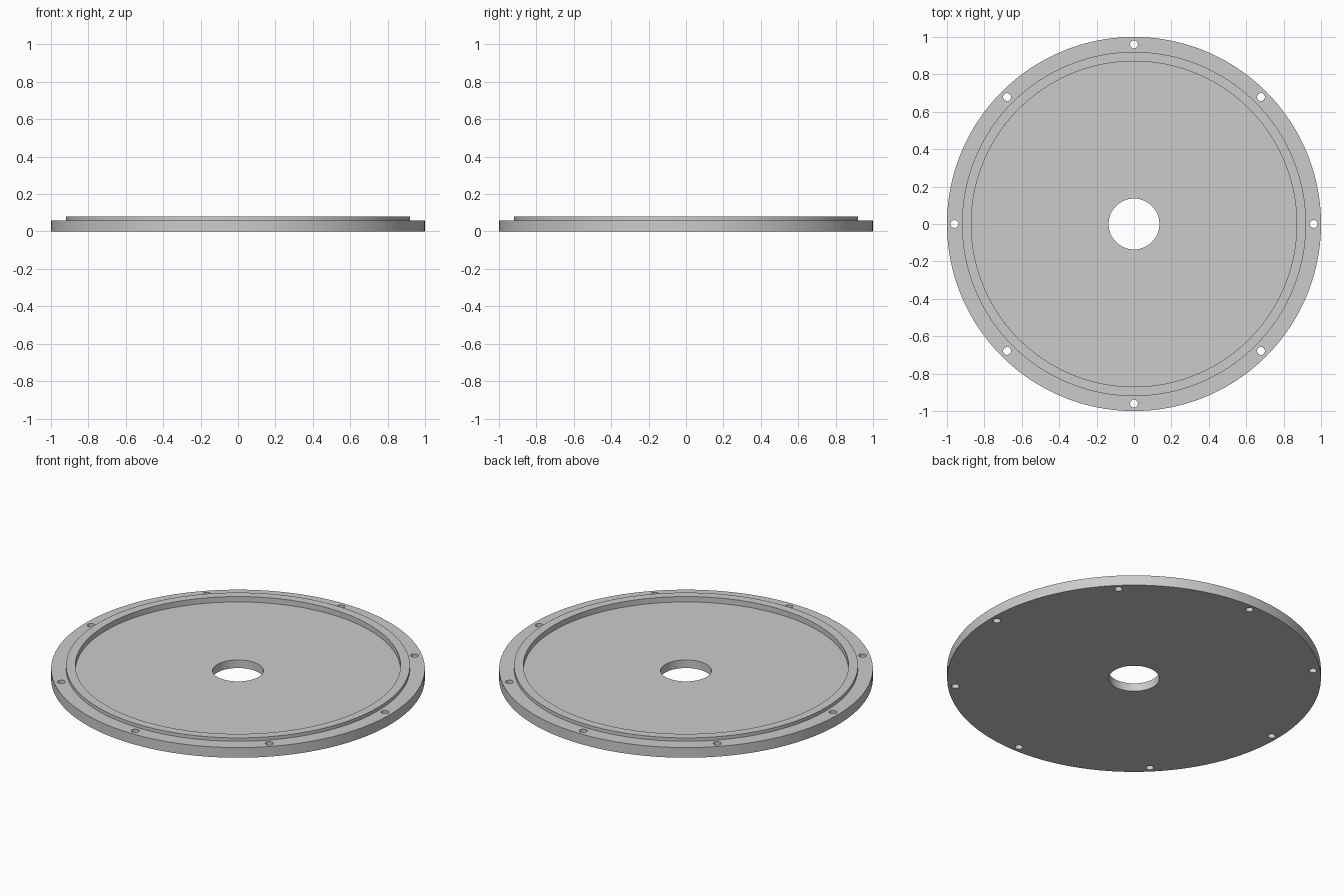
import bpy, bmesh
from math import cos, sin, pi, radians

if "Cube" in bpy.data.objects:
    bpy.data.objects.remove(bpy.data.objects["Cube"])

SEGMENTS = 160
BOLT_COUNT, BOLT_CIRCLE, BOLT_RADIUS = 8, 0.96, 0.021


def make_object(name, bm):
    bmesh.ops.recalc_face_normals(bm, faces=bm.faces)
    mesh = bpy.data.meshes.new(name)
    bm.to_mesh(mesh)
    bm.free()
    obj = bpy.data.objects.new(name, mesh)
    bpy.context.collection.objects.link(obj)
    return obj


def lathe(name, profile):
    """Revolve a closed (radius, z) profile around the z axis."""
    bm = bmesh.new()
    rings = []
    for i in range(SEGMENTS):
        a = 2 * pi * i / SEGMENTS
        rings.append([bm.verts.new((r * cos(a), r * sin(a), z)) for r, z in profile])
    n = len(profile)
    for i in range(SEGMENTS):
        p, q = rings[i], rings[(i + 1) % SEGMENTS]
        for j in range(n):
            k = (j + 1) % n
            bm.faces.new((p[j], q[j], q[k], p[k]))
    return make_object(name, bm)


# Flange plate: flat base, bolt rim, raised locating lip, recessed floor, centre bore
plate = lathe("flange_plate", [
    (0.136, 0.0), (1.0, 0.0), (1.0, 0.06), (0.92, 0.06),
    (0.92, 0.08), (0.87, 0.08), (0.87, 0.048), (0.136, 0.048),
])

# Bolt hole cutters around the rim
bm = bmesh.new()
for i in range(BOLT_COUNT):
    a = 2 * pi * i / BOLT_COUNT
    pin = bmesh.ops.create_cone(bm, cap_ends=True, segments=32, depth=0.3,
                                radius1=BOLT_RADIUS, radius2=BOLT_RADIUS)
    bmesh.ops.translate(bm, verts=pin["verts"],
                        vec=(BOLT_CIRCLE * cos(a), BOLT_CIRCLE * sin(a), 0.03))
cutter = make_object("bolt_hole_cutter", bm)
cutter.hide_render = True

# Drill the holes, then discard the cutter
drill = plate.modifiers.new("bolt_holes", 'BOOLEAN')
drill.operation = 'DIFFERENCE'
drill.solver = 'EXACT'
drill.object = cutter
bpy.context.view_layer.objects.active = plate
plate.select_set(True)
bpy.ops.object.modifier_apply(modifier=drill.name)
bpy.data.objects.remove(cutter, do_unlink=True)

# Smooth round walls with crisp edges
bpy.ops.object.shade_smooth_by_angle(angle=radians(30))
